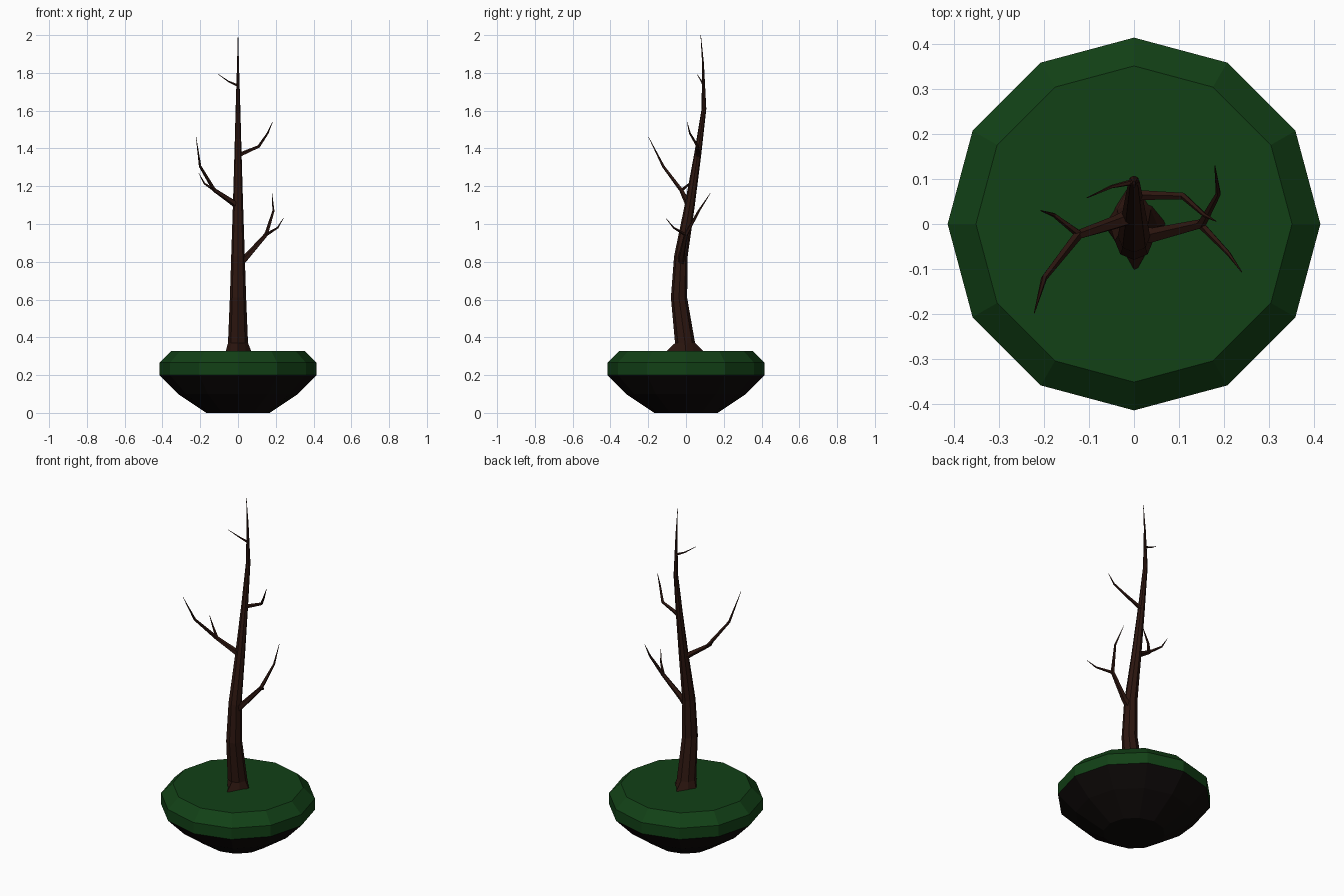
import bpy, bmesh
from math import cos, sin, pi
from mathutils import Vector

if "Cube" in bpy.data.objects:
    bpy.data.objects.remove(bpy.data.objects["Cube"])


def material(name, color):
    m = bpy.data.materials.new(name)
    m.diffuse_color = (*color, 1)
    m.use_nodes = True
    m.node_tree.nodes["Principled BSDF"].inputs["Base Color"].default_value = m.diffuse_color
    return m


BARK = material("bark", (0.026, 0.008, 0.005))
GRASS = material("grass", (0.006, 0.052, 0.008))
SOIL = material("soil", (0.0045, 0.003, 0.0027))


def loft(name, rings, mat):
    """Skin a list of vertex rings and cap both ends."""
    bm = bmesh.new()
    loops = [[bm.verts.new(p) for p in ring] for ring in rings]
    n = len(loops[0])
    for a, b in zip(loops, loops[1:]):
        for i in range(n):
            j = (i + 1) % n
            bm.faces.new((a[i], a[j], b[j], b[i]))
    bm.faces.new(loops[0][::-1])
    bm.faces.new(loops[-1])
    bmesh.ops.recalc_face_normals(bm, faces=bm.faces)
    mesh = bpy.data.meshes.new(name)
    bm.to_mesh(mesh)
    bm.free()
    mesh.materials.append(mat)
    obj = bpy.data.objects.new(name, mesh)
    bpy.context.collection.objects.link(obj)
    return obj


def disc(name, profile, mat, sides=12):
    angles = [2 * pi * i / sides for i in range(sides)]
    loft(name, [[(r * cos(a), r * sin(a), z) for a in angles]
                for r, z in profile], mat)


def branch(name, path, radii, sides=5):
    """Tapered tube with rings square to the path."""
    pts = [Vector(p) for p in path]
    rings = []
    for i, p in enumerate(pts):
        t = (pts[min(i + 1, len(pts) - 1)] - pts[max(i - 1, 0)]).normalized()
        u = t.cross(Vector((0.1, 1, 0))).normalized()
        v = t.cross(u)
        rings.append([p + radii[i] * (u * cos(2 * pi * k / sides) + v * sin(2 * pi * k / sides))
                      for k in range(sides)])
    loft(name, rings, BARK)


# Floating ground: soil bowl and grass slab
disc("soil_bowl", [(0.167, 0), (0.317, 0.1), (0.415, 0.2)], SOIL)
disc("grass_slab", [(0.415, 0.2), (0.415, 0.266), (0.352, 0.328)], GRASS)

# Trunk: eight-sided level rings (y centre, z, radius), over a root flare
trunk = [(-0.005, 0.37, 0.053), (-0.037, 0.61, 0.043), (-0.027, 0.83, 0.036),
         (0.02, 1.10, 0.027), (0.062, 1.37, 0.019), (0.095, 1.61, 0.0125),
         (0.09, 1.85, 0.005), (0.078, 2.0, 0.001)]
ANG = [pi * k / 4 for k in range(8)]
flare = [0.075, 0.058, 0.105, 0.058, 0.068, 0.058, 0.115, 0.058]
rings = [[(r * cos(a), r * sin(a), 0.315) for r, a in zip(flare, ANG)]]
rings += [[(r * cos(a), y + r * sin(a), z) for a in ANG] for y, z, r in trunk]
loft("trunk", rings, BARK)

# Branches and their side twigs
branch("lower_right_branch",
       [(0.0, -0.025, 0.78), (0.045, -0.025, 0.825), (0.15, 0.0, 0.945),
        (0.188, 0.068, 1.07), (0.18, 0.13, 1.165)],
       [0.022, 0.017, 0.011, 0.006, 0.001])
branch("lower_right_twig",
       [(0.148, 0.0, 0.942), (0.21, -0.065, 0.98), (0.24, -0.107, 1.03)],
       [0.009, 0.005, 0.001])
branch("left_branch",
       [(0.0, 0.02, 1.095), (-0.035, 0.005, 1.12), (-0.125, -0.025, 1.18),
        (-0.2, -0.12, 1.305), (-0.222, -0.198, 1.46)],
       [0.02, 0.016, 0.011, 0.007, 0.001])
branch("left_twig",
       [(-0.12, -0.024, 1.177), (-0.178, 0.02, 1.215), (-0.208, 0.03, 1.27)],
       [0.009, 0.005, 0.001])
branch("upper_right_branch",
       [(0.0, 0.063, 1.36), (0.025, 0.064, 1.373), (0.11, 0.062, 1.41),
        (0.157, 0.02, 1.48), (0.183, 0.006, 1.54)],
       [0.014, 0.011, 0.008, 0.005, 0.001])
branch("top_left_twig",
       [(0.0, 0.094, 1.733), (-0.05, 0.083, 1.755), (-0.105, 0.058, 1.793)],
       [0.007, 0.004, 0.001])
